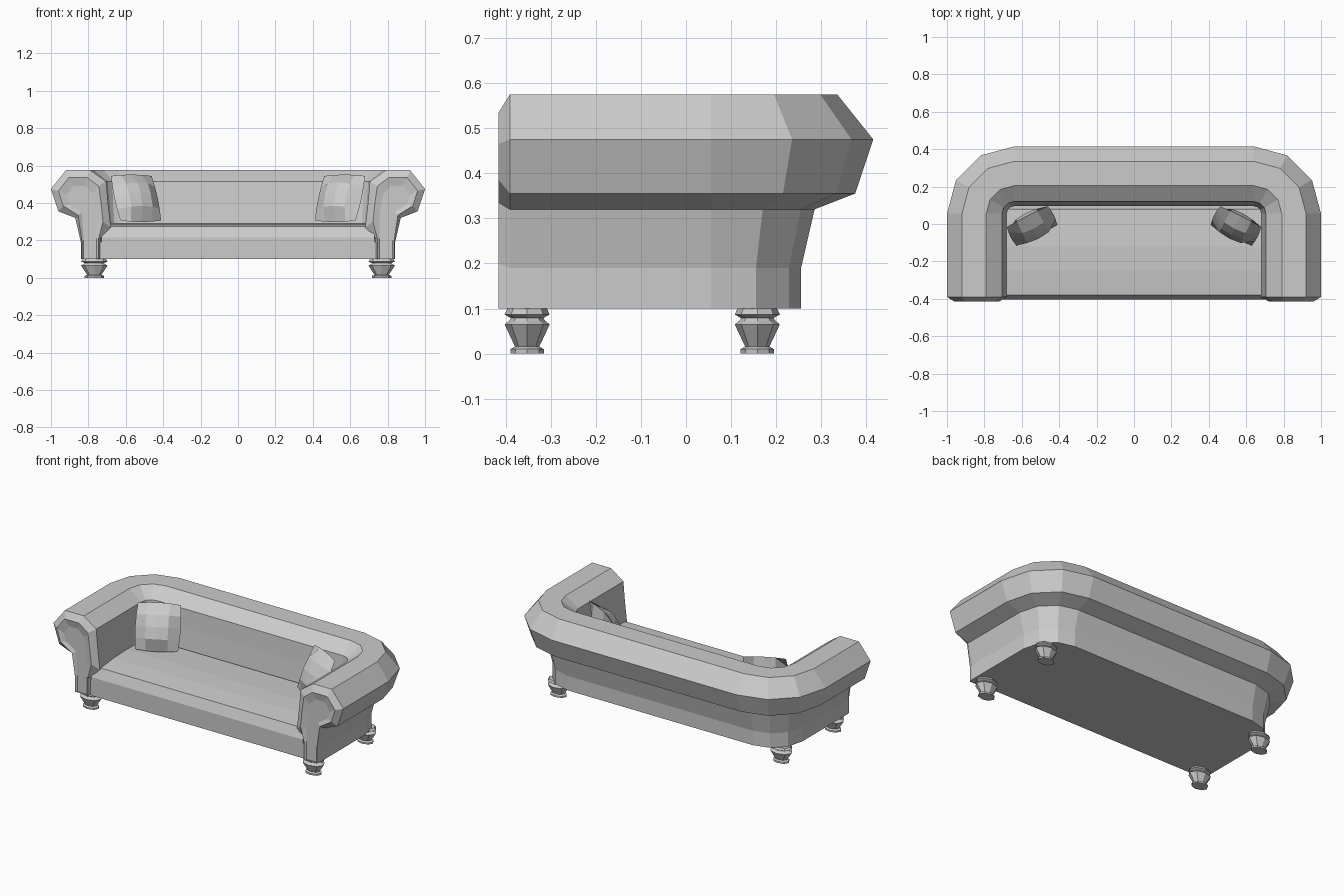
import bpy, bmesh, math
from mathutils import Matrix, Vector

if "Cube" in bpy.data.objects:
    bpy.data.objects.remove(bpy.data.objects["Cube"])

GREY = (0.6, 0.6, 0.6, 1)
mat = bpy.data.materials.new("grey upholstery")
mat.use_nodes = True
mat.diffuse_color = GREY
mat.node_tree.nodes["Principled BSDF"].inputs["Base Color"].default_value = GREY


def finish(bm, name):
    bmesh.ops.recalc_face_normals(bm, faces=bm.faces)
    me = bpy.data.meshes.new(name)
    bm.to_mesh(me)
    bm.free()
    me.materials.append(mat)
    ob = bpy.data.objects.new(name, me)
    bpy.context.collection.objects.link(ob)
    return ob


def bridge(bm, a, b, closed=True):
    n = len(a)
    for i in range(n if closed else n - 1):
        j = (i + 1) % n
        bm.faces.new((a[i], a[j], b[j], b[i]))


def ring(bm, pts):
    return [bm.verts.new(p) for p in pts]


# Corner centre and angles of the rounded back
CX, CY = 0.64, 0.055
ANGLES = [math.radians(a) for a in (0, 30, 60, 90)]


def turn(x, z, a):
    r = x - CX
    return Vector((CX + r * math.cos(a), CY + r * math.sin(a), z))


# Arms and back: one rolled section swept around the seat
section = [(.84, .10), (.84, .19), (.87, .32), (.96, .355), (1, .475), (.92, .575),
           (.79, .575), (.705, .515), (.695, .40), (.68, .27), (.735, .21), (.735, .10)]
rim = [(.835, .10), (.835, .20), (.855, .335), (.935, .385), (.96, .465), (.905, .535),
       (.805, .535), (.745, .49), (.732, .40), (.722, .30), (.745, .21), (.745, .10)]
panel = [(.825, .10), (.825, .20), (.835, .35), (.90, .39), (.918, .44), (.88, .492),
         (.82, .492), (.775, .45), (.762, .38), (.757, .30), (.757, .21), (.757, .10)]
bm = bmesh.new()
half = [[Vector((x, y, z)) for x, z in pts]
        for pts, y in ((panel, -.405), (rim, -.415), (section, -.39))]
half += [[turn(x, z, a) for x, z in section] for a in ANGLES]
other = [[Vector((-p.x, p.y, p.z)) for p in r] for r in reversed(half)]
rings = [ring(bm, r) for r in half + other]
for a, b in zip(rings, rings[1:]):
    bridge(bm, a, b)
bm.faces.new(rings[0])
bm.faces.new(rings[-1])
finish(bm, "arms_and_back")

# Base: flat block following the rounded outline
bm = bmesh.new()
side = [Vector((.835, -.40, .10))] + [turn(.835, .10, a) for a in ANGLES]
outline = side + [Vector((-p.x, p.y, p.z)) for p in reversed(side)]
low = ring(bm, outline)
high = ring(bm, [p + Vector((0, 0, .09)) for p in outline])
bridge(bm, low, high)
bm.faces.new(low)
bm.faces.new(high)
finish(bm, "base")

# Seat: crowned cushion with a sloped front lip
seat = [(-.404, .10), (-.404, .215), (-.38, .275), (-.25, .288), (-.12, .292),
        (.08, .285), (.085, .10)]
bm = bmesh.new()
a = ring(bm, [(-.73, y, z) for y, z in seat])
b = ring(bm, [(.73, y, z) for y, z in seat])
bridge(bm, a, b)
bm.faces.new(a)
bm.faces.new(b)
finish(bm, "seat")

# Turned legs: eight-sided (radius, height), wider across x
turning = [(.037, 0), (.037, .01), (.027, .016), (.05, .065), (.04, .073),
           (.036, .079), (.05, .087), (.044, .10)]
for sx, sname in ((-1, "right"), (1, "left")):
    for y, yname in ((-.352, "front"), (.158, "back")):
        bm = bmesh.new()
        rings = []
        for r, z in turning:
            rings.append(ring(bm, [
                (sx * .768 + 1.42 * r * math.cos(k * math.pi / 4),
                 y + r * math.sin(k * math.pi / 4), z) for k in range(8)]))
        for p, q in zip(rings, rings[1:]):
            bridge(bm, p, q)
        bm.faces.new(rings[0])
        bm.faces.new(rings[-1])
        finish(bm, f"{yname}_{sname}_leg")

# Throw pillows: pinched cushions leaning back and turned inward
N = 4
for sx, sname in ((-1, "right"), (1, "left")):
    bm = bmesh.new()
    for s in (-1, 1):
        grid = []
        for i in range(N + 1):
            u = 2 * i / N - 1
            row = []
            for j in range(N + 1):
                v = 2 * j / N - 1
                t = .06 * math.sqrt((1 - u * u) * (1 - v * v))
                row.append((.13 * u * (1 - .06 * v * v), s * t, .14 * v * (1 - .06 * u * u)))
            grid.append(ring(bm, row))
        for p, q in zip(grid, grid[1:]):
            bridge(bm, p, q, closed=False)
    bmesh.ops.remove_doubles(bm, verts=bm.verts, dist=.0005)
    bm.transform(Matrix.Translation((sx * .545, -.01, .425))
                 @ Matrix.Rotation(-sx * math.radians(27), 4, 'Z')
                 @ Matrix.Rotation(math.radians(-25), 4, 'X'))
    finish(bm, f"{sname}_pillow")
